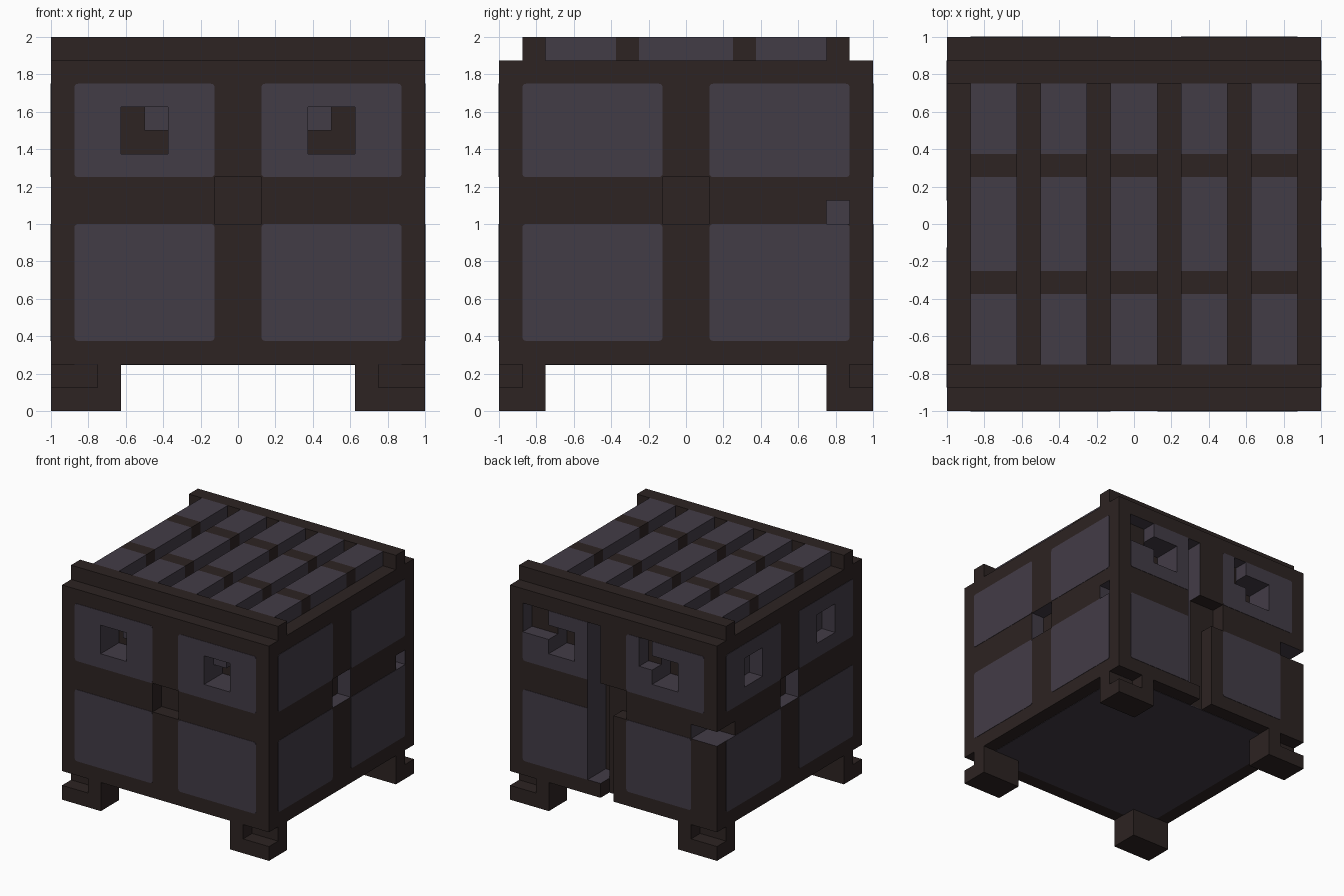
import bpy, bmesh
from mathutils import Vector

if "Cube" in bpy.data.objects:
    bpy.data.objects.remove(bpy.data.objects["Cube"], do_unlink=True)


def material(name, rgb):
    m = bpy.data.materials.new(name)
    m.use_nodes = True
    m.diffuse_color = (*rgb, 1)
    bsdf = m.node_tree.nodes["Principled BSDF"]
    bsdf.inputs["Base Color"].default_value = (*rgb, 1)
    bsdf.inputs["Roughness"].default_value = 0.9
    return m


BROWN, GREY = 0, 1
MATS = [material("dark brown", (0.026, 0.017, 0.016)),
        material("slate grey", (0.055, 0.045, 0.062))]


def box(name, lo, hi, colour=BROWN, floor=None, inward=None, round_axis=None):
    """Box between two corners; one face may differ, one axis may be rounded."""
    lo, hi = [Vector([f(a, b) for a, b in zip(lo, hi)]) for f in (min, max)]
    bm = bmesh.new()
    bmesh.ops.create_cube(bm, size=1)
    for v in bm.verts:
        v.co = Vector([(c + 0.5) * (b - a) + a for c, a, b in zip(v.co, lo, hi)])
    if round_axis is not None:
        edges = [e for e in bm.edges
                 if abs((e.verts[0].co - e.verts[1].co).normalized()[round_axis]) > 0.9]
        bmesh.ops.bevel(bm, geom=edges, offset=0.02, segments=3, profile=0.5,
                        affect='EDGES')
    bm.normal_update()
    for f in bm.faces:
        far = inward is not None and f.normal.dot(inward) > 0.9
        f.material_index = floor if far and floor is not None else colour
    mesh = bpy.data.meshes.new(name)
    bm.to_mesh(mesh)
    bm.free()
    for m in MATS:
        mesh.materials.append(m)
    ob = bpy.data.objects.new(name, mesh)
    bpy.context.collection.objects.link(ob)
    return ob


def carve(ob, cutters):
    """Subtract the cutters and bake the result into the mesh."""
    for c in cutters:
        mod = ob.modifiers.new("cut", 'BOOLEAN')
        mod.operation, mod.solver, mod.object = 'DIFFERENCE', 'EXACT', c
    bpy.context.view_layer.update()
    dg = bpy.context.evaluated_depsgraph_get()
    mesh = bpy.data.meshes.new_from_object(ob.evaluated_get(dg))
    ob.modifiers.clear()
    ob.data = mesh


INWARD = {"front": Vector((0, 1, 0)), "back": Vector((0, -1, 0)),
          "right": Vector((-1, 0, 0)), "left": Vector((1, 0, 0))}


def on_side(side, u0, u1, z0, z1, d0, d1):
    """Corners of a box on a wall, from depth d0 to d1 below its surface."""
    n = INWARD[side]
    def point(u, z, d):
        p = n * (d - 1)
        return Vector((u, p.y, z)) if n.y else Vector((p.x, u, z))
    return point(u0, z0, d0), point(u1, z1, d1)


cutters = []


def recess(side, u0, u1, z0, z1, depth, walls=GREY, floor=BROWN):
    lo, hi = on_side(side, u0, u1, z0, z1, -0.05, depth)
    c = box("cutter", lo, hi, walls, floor, INWARD[side])
    c.hide_render = True
    cutters.append(c)


# Centre recess on each wall
for side in INWARD:
    walls = GREY if side in ("left", "right") else BROWN
    recess(side, -0.125, 0.125, 1.0, 1.25, 0.125, walls)

# Stepped eye holes in the front wall
for s in (-1, 1):
    recess("front", s * 0.375, s * 0.625, 1.375, 1.625, 0.125, GREY, GREY)
    recess("front", s * 0.375, s * 0.625, 1.375, 1.5, 0.25)
    recess("front", s * 0.5, s * 0.625, 1.45, 1.625, 0.25)

# Square windows in the left-hand wall
for s in (-1, 1):
    recess("left", s * 0.375, s * 0.625, 1.375, 1.625, 0.125, GREY, GREY)

# Angular holes, split and broken stile in the back wall
recess("back", 0.625, 0.875, 1.5, 1.75, 0.125)
recess("back", 0.375, 0.625, 1.375, 1.625, 0.25)
recess("back", -0.375, -0.25, 1.5, 1.75, 0.125)
recess("back", -0.625, -0.375, 1.375, 1.625, 0.25)
recess("back", 0.125, 0.25, 0.375, 1.75, 0.25)
recess("back", 0.0, 0.125, 0.2, 1.25, 0.125, BROWN)

# Broken corner and small side hole
recess("back", -1.05, -0.75, 1.0, 1.125, 0.25)
recess("right", 0.75, 0.875, 1.0, 1.125, 0.125, GREY, GREY)

# Body
body = box("body", (-1, -1, 0.25), (1, 1, 1.875))
carve(body, cutters)

# Wall panels, four to a wall
for side, n in INWARD.items():
    axis = 1 if n.y else 0
    for s in (-1, 1):
        for z0, z1, row in ((0.375, 1.0, "lower"), (1.25, 1.75, "upper")):
            outer = 0.75 if (side, s, row) == ("back", -1, "lower") else 0.875
            lo, hi = on_side(side, s * 0.125, s * outer, z0, z1, -0.003, 0.004)
            panel = box(f"{side}_{row}_panel", lo, hi, GREY, round_axis=axis)
            carve(panel, cutters)

for c in cutters:
    bpy.data.objects.remove(c, do_unlink=True)

# Underside panel
box("underside_panel", (-0.875, -0.875, 0.247), (0.875, 0.875, 0.254), GREY)

# Feet with a notched outer corner
for sx in (-1, 1):
    for sy in (-1, 1):
        foot = box("foot", (sx * 0.625, sy * 0.75, 0), (sx, sy, 0.25))
        notch = box("cutter", (sx * 0.75, sy * 0.875, 0.125),
                    (sx * 1.05, sy * 1.05, 0.3))
        notch.hide_render = True
        carve(foot, [notch])
        bpy.data.objects.remove(notch, do_unlink=True)

# Roof rails
for s, name in ((-1, "front_rail"), (1, "back_rail")):
    box(name, (-1, s * 0.75, 1.875), (1, s * 0.875, 2))

# Roof slats crossed by two dark bands
for i in range(5):
    x = -0.875 + 0.375 * i
    for y0, y1, colour in ((-0.75, -0.375, GREY), (-0.375, -0.25, BROWN),
                           (-0.25, 0.25, GREY), (0.25, 0.375, BROWN),
                           (0.375, 0.75, GREY)):
        name = "slat" if colour == GREY else "slat_band"
        box(name, (x, y0, 1.875), (x + 0.25, y1, 2), colour)
